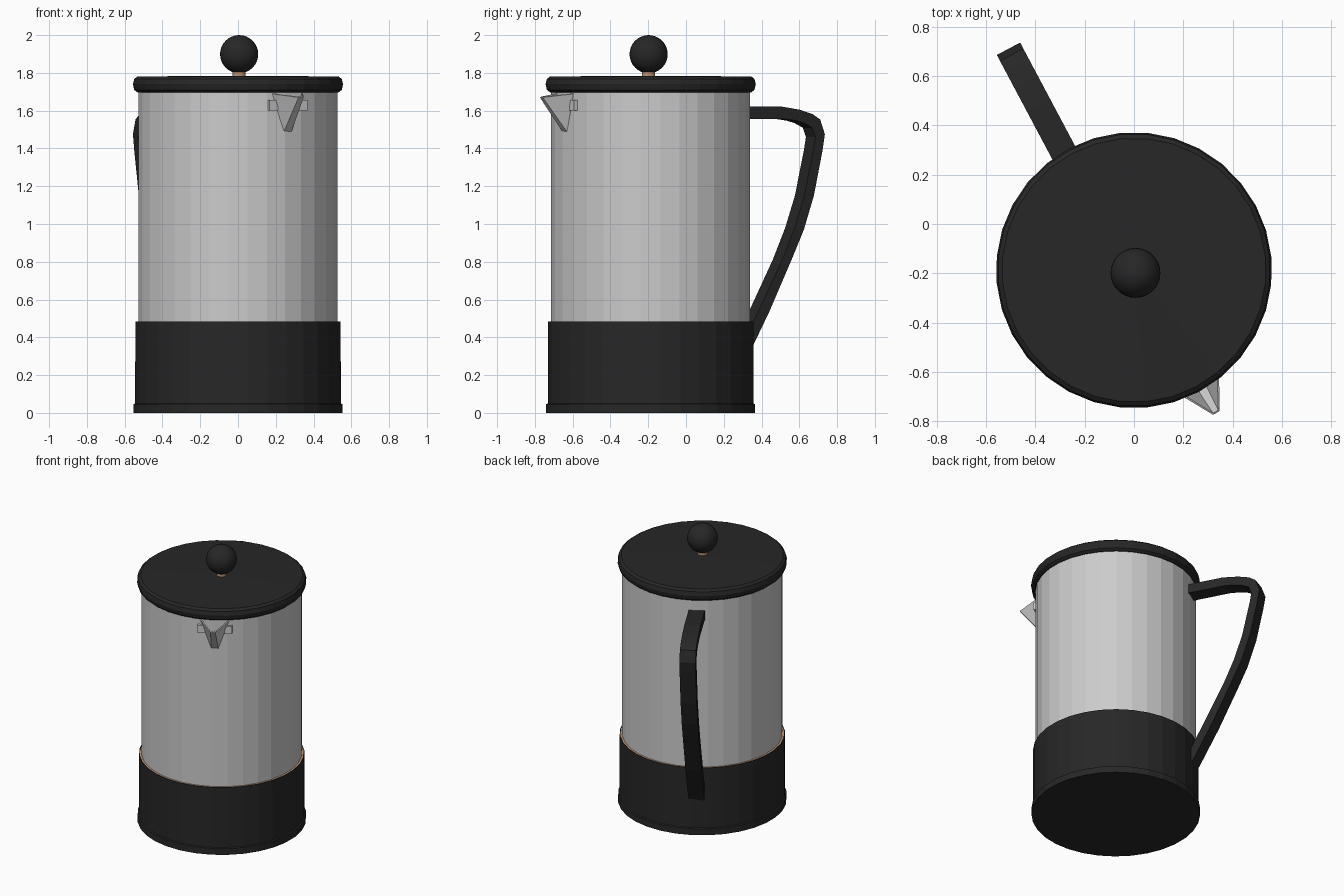
import bpy, bmesh, math
from mathutils import Matrix, Vector

if "Cube" in bpy.data.objects:
    bpy.data.objects.remove(bpy.data.objects["Cube"])

CX, CY = 0.0, -0.187          # axis of the pot
SIDES = 32


def material(name, rgb):
    m = bpy.data.materials.new(name)
    m.diffuse_color = (*rgb, 1)
    m.use_nodes = True
    m.node_tree.nodes["Principled BSDF"].inputs["Base Color"].default_value = m.diffuse_color
    return m


BLACK = material("black_plastic", (0.02, 0.02, 0.02))
COPPER = material("copper", (0.55, 0.3, 0.17))


def add_object(name, bm, mat=None):
    bmesh.ops.recalc_face_normals(bm, faces=bm.faces)
    me = bpy.data.meshes.new(name)
    bm.to_mesh(me)
    bm.free()
    ob = bpy.data.objects.new(name, me)
    bpy.context.collection.objects.link(ob)
    if mat:
        me.materials.append(mat)
    return ob


def lathe(name, profile, mat=None, x=CX, y=CY, sides=SIDES):
    """Spin an (r, z) profile round the vertical axis at x, y."""
    bm = bmesh.new()
    verts = [bm.verts.new((r, 0, z)) for r, z in profile]
    edges = [bm.edges.new(p) for p in zip(verts, verts[1:])]
    bmesh.ops.spin(bm, geom=verts + edges, axis=(0, 0, 1), cent=(0, 0, 0),
                   angle=math.tau, steps=sides)
    bmesh.ops.remove_doubles(bm, verts=bm.verts, dist=1e-4)
    bmesh.ops.rotate(bm, verts=bm.verts,
                     matrix=Matrix.Rotation(math.radians(118), 3, 'Z'))
    bmesh.ops.translate(bm, verts=bm.verts, vec=(x, y, 0))
    return add_object(name, bm, mat)


def radial(angle, shift=0.0):
    """Frame whose local x points outward from the pot axis."""
    return (Matrix.Translation((CX, CY, 0))
            @ Matrix.Rotation(math.radians(angle), 4, 'Z')
            @ Matrix.Translation((0, shift, 0)))


# Base cup with foot ring and copper seam
lathe("base_cup", [(0, 0), (0.556, 0), (0.556, 0.046), (0.547, 0.05),
                   (0.546, 0.485), (0.541, 0.485), (0.541, 0.46), (0, 0.46)], BLACK)
lathe("copper_seam", [(0.525, 0.47), (0.5405, 0.47), (0.5405, 0.484), (0.525, 0.484)], COPPER)

# Jug body
lathe("jug_body", [(0.529, 0.45), (0.529, 1.72), (0.515, 1.72), (0.515, 0.465)])

# Lid with rounded rim
lathe("lid", [(0, 1.785), (0.535, 1.781), (0.552, 1.768), (0.559, 1.74),
              (0.552, 1.71), (0.535, 1.697), (0, 1.697)], BLACK)

# Plunger stem and knob
lathe("plunger_stem", [(0, 1.77), (0.034, 1.77), (0.034, 1.83), (0, 1.83)],
      COPPER, 0.006, -0.198, 16)
bm = bmesh.new()
bmesh.ops.create_uvsphere(bm, u_segments=32, v_segments=16, radius=0.101,
                          matrix=Matrix.Translation((0.006, -0.198, 1.899)))
for f in bm.faces:
    f.smooth = True
add_object("plunger_knob", bm, BLACK)

# Handle: strap outline (distance out, height), extruded sideways
outer = [(0.49, 1.622), (0.77, 1.622), (0.88, 1.605), (0.957, 1.582), (1.003, 1.553),
         (1.031, 1.475), (1.017, 1.39), (0.965, 1.15), (0.905, 0.97), (0.831, 0.81),
         (0.70, 0.54), (0.574, 0.307), (0.53, 0.23)]
inner = [(0.49, 1.557), (0.786, 1.557), (0.86, 1.547), (0.906, 1.534), (0.955, 1.51),
         (0.974, 1.46), (0.962, 1.39), (0.908, 1.15), (0.85, 0.98), (0.775, 0.81),
         (0.655, 0.58), (0.57, 0.42), (0.53, 0.345)]
W = 0.107
bm = bmesh.new()
rows = [[[bm.verts.new((s, y, z)) for s, z in line] for line in (outer, inner)]
        for y in (-W / 2, W / 2)]
(oa, ia), (ob_, ib) = rows
for i in range(len(outer) - 1):
    for p, q in ((oa, ia), (ob_, ib), (oa, ob_), (ia, ib)):
        bm.faces.new((p[i], p[i + 1], q[i + 1], q[i]))
for i in (0, -1):
    bm.faces.new((oa[i], ob_[i], ib[i], ia[i]))
bm.transform(radial(118, 0.028))
add_object("handle", bm, BLACK)

# Pouring spout: two side walls meeting at a narrow keel
bm = bmesh.new()
walls = [[bm.verts.new(v) for v in ((0.525, k * 0.09, 1.69), (0.522, k * 0.022, 1.49),
                                    (0.665, k * 0.014, 1.672))] for k in (-1, 1)]
for w in walls:
    bm.faces.new(w)
(_, bl, tl), (_, br, tr) = walls
bm.faces.new((bl, br, tr, tl))
bm.transform(radial(-60))
spout = add_object("spout", bm)
sol = spout.modifiers.new("wall", 'SOLIDIFY')
sol.thickness = 0.008
sol.offset = 0

# Small mounting tabs either side of the spout
for side, k in (("left", -1), ("right", 1)):
    bm = bmesh.new()
    bmesh.ops.create_cube(bm, size=1, matrix=radial(-60)
                          @ Matrix.Translation((0.515, k * 0.09, 1.628))
                          @ Matrix.Diagonal((0.04, 0.05, 0.055, 1)))
    add_object("spout_tab_" + side, bm)
